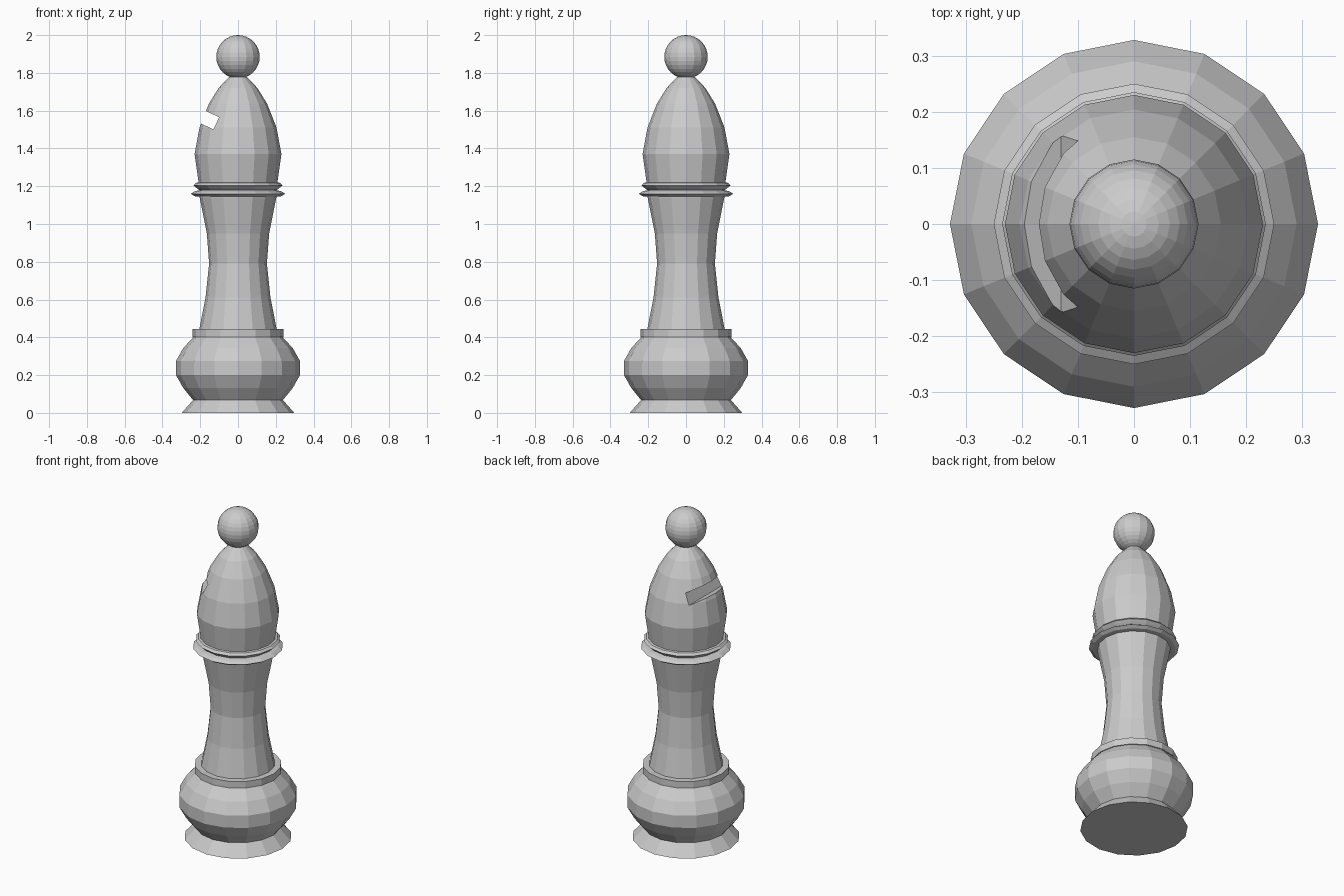
import bpy, bmesh
from math import cos, sin, pi, radians

if "Cube" in bpy.data.objects:
    bpy.data.objects.remove(bpy.data.objects["Cube"])

SIDES = 16


def lathe(name, profile):
    """Closed flat-faced turned part from (radius, height) points, bottom to top."""
    bm = bmesh.new()
    rings = [[bm.verts.new((r * cos(2 * pi * i / SIDES), r * sin(2 * pi * i / SIDES), z))
              for i in range(SIDES)] for r, z in profile]
    for low, high in zip(rings, rings[1:]):
        for i in range(SIDES):
            j = (i + 1) % SIDES
            bm.faces.new((low[i], low[j], high[j], high[i]))
    bm.faces.new(rings[0][::-1])
    bm.faces.new(rings[-1])
    mesh = bpy.data.meshes.new(name)
    bm.to_mesh(mesh)
    bm.free()
    obj = bpy.data.objects.new(name, mesh)
    bpy.context.collection.objects.link(obj)
    return obj


# Foot, bulging base and square-edged collar with the waisted column above
lathe("base_and_column", [
    (0.298, 0), (0.238, 0.068), (0.29, 0.132), (0.328, 0.2), (0.328, 0.275),
    (0.29, 0.343), (0.235, 0.403), (0.241, 0.403), (0.241, 0.443), (0.205, 0.443),
    (0.172, 0.61), (0.153, 0.79), (0.165, 0.95), (0.203, 1.14), (0.203, 1.15)])

# Two thin neck rings
lathe("lower_neck_ring", [(0.2, 1.145), (0.23, 1.147), (0.25, 1.16), (0.23, 1.173), (0.2, 1.18)])
lathe("upper_neck_ring", [(0.2, 1.175), (0.222, 1.193), (0.235, 1.205), (0.222, 1.218), (0.2, 1.222)])

# Pointed head
head = lathe("head", [
    (0.208, 1.215), (0.23, 1.37), (0.204, 1.51), (0.155, 1.635), (0.103, 1.72), (0.035, 1.79)])

# Slanted slot cut through one side of the head
tilt = radians(25)
bpy.ops.mesh.primitive_cube_add(
    size=1, location=(-0.115 - 0.15 * cos(tilt), 0, 1.533 + 0.15 * sin(tilt)),
    rotation=(0, tilt, 0))
cutter = bpy.context.object
cutter.name = "slot_cutter"
cutter.scale = (0.3, 0.8, 0.071)
cutter.hide_render = True
cut = head.modifiers.new("slot", 'BOOLEAN')
cut.operation = 'DIFFERENCE'
cut.solver = 'EXACT'
cut.object = cutter
bpy.context.view_layer.objects.active = head
bpy.ops.object.modifier_apply(modifier=cut.name)
bpy.data.objects.remove(cutter)

# Ball on top
bpy.ops.mesh.primitive_uv_sphere_add(segments=16, ring_count=16, radius=0.115,
                                     location=(0, 0, 1.885))
bpy.context.object.name = "top_ball"
